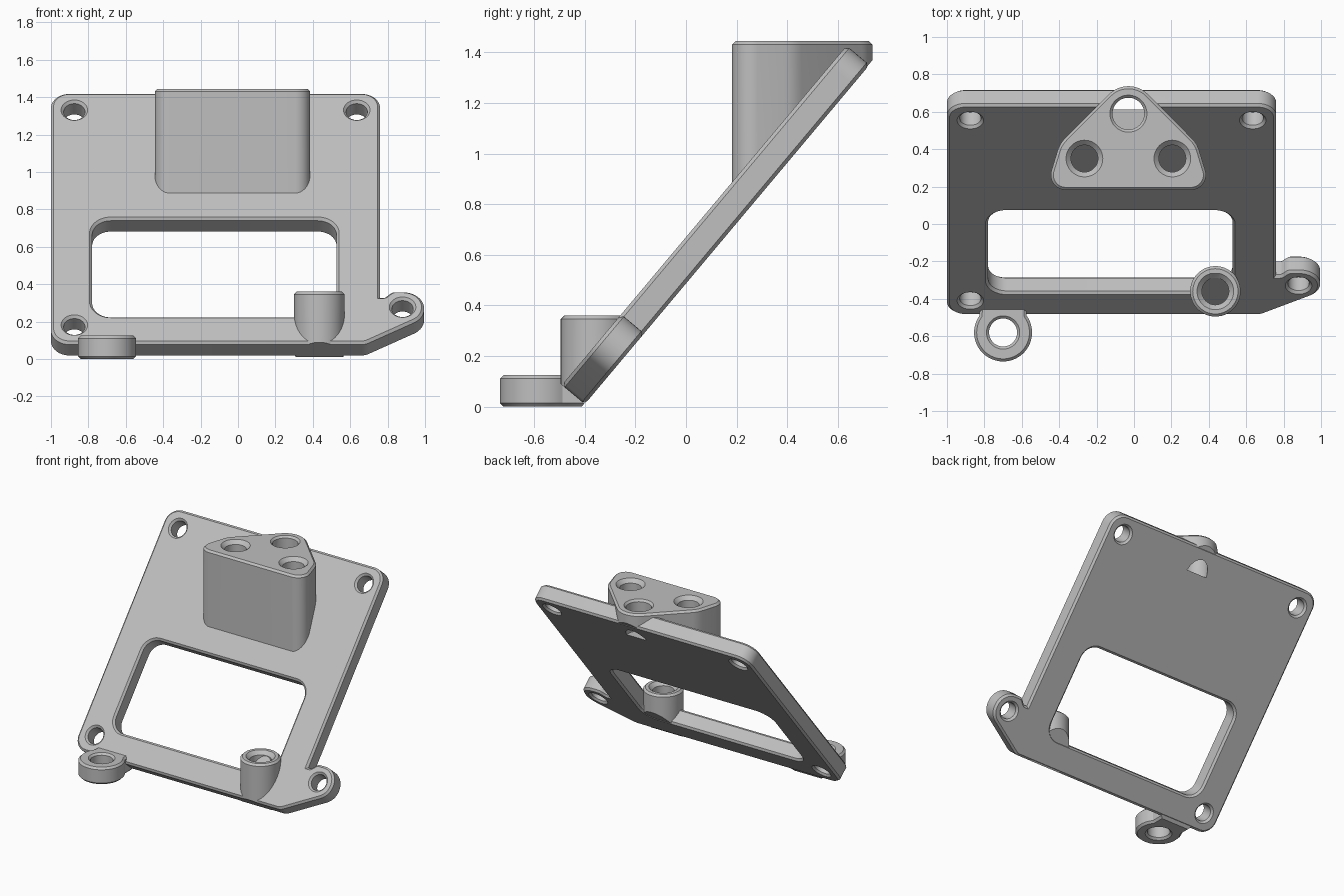
import bpy, bmesh
from math import sin, cos, tan, pi, radians, atan2
from mathutils import Vector, Matrix
from mathutils.geometry import convex_hull_2d

if "Cube" in bpy.data.objects:
    bpy.data.objects.remove(bpy.data.objects["Cube"])

grey = bpy.data.materials.new("plain grey")
grey.use_nodes = True
COLOR = (0.52, 0.52, 0.52, 1)
grey.diffuse_color = COLOR
grey.node_tree.nodes["Principled BSDF"].inputs["Base Color"].default_value = COLOR

# Frame of the tilted plate: across, up the slope, out of the front face
TILT = radians(50)
UP = Vector((0, cos(TILT), sin(TILT)))
OUT = Vector((0, -sin(TILT), cos(TILT)))
BASE = Vector((0, -0.40, 0.01))
THICK = 0.118
BEVEL = 0.014
SLOPE = Matrix.Translation(BASE) @ Matrix(((1, 0, 0), UP, OUT)).transposed().to_4x4()


def circle(x, y, r, n=48, start=0.0, sweep=2 * pi):
    count = n if sweep > 6.28 else n + 1
    return [Vector((x + r * cos(start + sweep * i / n), y + r * sin(start + sweep * i / n)))
            for i in range(count)]


def rounded(corners, steps=10):
    """Counter-clockwise polygon with a radius on each corner (x, y, r)."""
    pts = []
    for i, (x, y, r) in enumerate(corners):
        p = Vector((x, y))
        a = (Vector(corners[i - 1][:2]) - p).normalized()
        b = (Vector(corners[(i + 1) % len(corners)][:2]) - p).normalized()
        if r == 0:
            pts.append(p)
            continue
        half = a.angle(b) / 2
        mid = p + (a + b).normalized() * r / sin(half)
        s, e = p + a * r / tan(half) - mid, p + b * r / tan(half) - mid
        a0 = atan2(s.y, s.x)
        turn = (atan2(e.y, e.x) - a0 + pi) % (2 * pi) - pi
        pts += circle(mid.x, mid.y, r, steps, a0, turn)
    return [p for i, p in enumerate(pts) if (p - pts[i - 1]).length > 1e-4]


def offset(pts, d):
    """Move an outline outward by d."""
    out = []
    for i, p in enumerate(pts):
        a = (p - pts[i - 1]).normalized()
        b = (pts[(i + 1) % len(pts)] - p).normalized()
        na, nb = Vector((a.y, -a.x)), Vector((b.y, -b.x))
        out.append(p + (na + nb) * d / (1 + na.dot(nb)))
    return out


def loft(name, pts, layers, matrix=Matrix(), clips=()):
    """Stack (height, offset) layers of one outline; clips keep the normal's side."""
    bm = bmesh.new()
    rings = [[bm.verts.new((p.x, p.y, z)) for p in offset(pts, d)] for z, d in layers]
    n = len(pts)
    for lo, hi in zip(rings, rings[1:]):
        for i in range(n):
            j = (i + 1) % n
            bm.faces.new((lo[i], lo[j], hi[j], hi[i]))
    bm.faces.new(rings[0][::-1])
    bm.faces.new(rings[-1])
    bm.transform(matrix)
    for co, no in clips:
        geom = bm.verts[:] + bm.edges[:] + bm.faces[:]
        cut = bmesh.ops.bisect_plane(bm, geom=geom, plane_co=co, plane_no=no, clear_inner=True)
        edges = [e for e in cut["geom_cut"] if isinstance(e, bmesh.types.BMEdge)]
        if edges:
            bmesh.ops.contextual_create(bm, geom=edges)
    bmesh.ops.recalc_face_normals(bm, faces=bm.faces)
    mesh = bpy.data.meshes.new(name)
    bm.to_mesh(mesh)
    bm.free()
    mesh.materials.append(grey)
    ob = bpy.data.objects.new(name, mesh)
    bpy.context.collection.objects.link(ob)
    return ob


def solid(z0, z1, c0=BEVEL, c1=BEVEL):
    layers = [(z0, -c0), (z0 + c0, 0)] if c0 else [(z0, 0)]
    return layers + [(z1 - c1, 0), (z1, -c1)]


def through(z0, z1, c=BEVEL, e=0.02):
    """Layers of a cutter that flares at both ends."""
    return [(z0 - e, c + e), (z0 + c, 0), (z1 - c, 0), (z1 + e, c + e)]


def blind(z0, z1, c, e=0.02):
    """Layers of a cutter that flares at its top only."""
    return [(z0, 0), (z1 - c, 0), (z1 + e, c + e)]


def carve(ob, cutters):
    for c in cutters:
        c.hide_render = True
        mod = ob.modifiers.new("cut", "BOOLEAN")
        mod.operation, mod.solver, mod.object = "DIFFERENCE", "EXACT", c
    bpy.context.view_layer.update()
    deps = bpy.context.evaluated_depsgraph_get()
    mesh = bpy.data.meshes.new_from_object(ob.evaluated_get(deps))
    ob.modifiers.clear()
    ob.data = mesh


behind = (BASE + OUT * 0.003, OUT)
front = (BASE + OUT * (THICK + 0.003), OUT)
below = (BASE, UP)
TOP = 1.445

# Tilted plate with a side ear
plate = loft("tilted_plate", rounded([
    (-1, 0, 0.1), (0.68, 0, 0.08), (0.995, 0.184, 0.11), (0.995, 0.365, 0.112),
    (0.825, 0.365, 0.04), (0.785, 0.325, 0.025), (0.76, 0.325, 0),
    (0.76, 1.75, 0.1), (-1, 1.75, 0.1)]), solid(0, THICK), SLOPE)
plate_cutters = [loft("window_cutter", rounded([
    (-0.78, 0.19, 0.1), (0.527, 0.19, 0.1), (0.527, 0.865, 0.1), (-0.78, 0.865, 0.1)]),
    through(0, THICK), SLOPE)]
for x, u in [(-0.875, 0.125), (-0.875, 1.625), (0.635, 1.625), (0.88, 0.25)]:
    plate_cutters.append(loft("screw_hole_cutter", circle(x, u, 0.057), through(0, THICK), SLOPE))

# Triangular socket block
mid = -0.03
discs = circle(mid, 0.59, 0.147)
for side in (-1, 1):
    discs += circle(mid + side * 0.235, 0.35, 0.15) + circle(mid + side * 0.335, 0.262, 0.08)
block_outline = [discs[i] for i in convex_hull_2d(discs)]
area = sum(a.cross(b) for a, b in zip(block_outline, block_outline[1:] + block_outline[:1]))
if area < 0:
    block_outline.reverse()
block = loft("socket_block", block_outline, solid(0, TOP, 0), clips=[behind])
block_cutters = [loft("side_socket_cutter", circle(mid + s * 0.235, 0.35, 0.072),
                      blind(0.7, TOP, 0.026), clips=[front]) for s in (-1, 1)]
apex = loft("apex_socket_cutter", circle(mid, 0.59, 0.085), blind(1.215, TOP, BEVEL))
block_cutters.append(apex)

# Round post
post = loft("round_post", circle(0.435, -0.36, 0.135), solid(-0.3, 0.36, 0),
            clips=[behind, below])
post_cutter = loft("post_socket_cutter", circle(0.435, -0.36, 0.072),
                   blind(-0.1, 0.36, 0.026), clips=[front])

# Flat foot ring with a neck into the plate
neck = radians(36)
ring_outline = circle(-0.70, -0.58, 0.155, 48, pi - neck, pi + 2 * neck)
ring_outline += [Vector((-0.575, -0.38)), Vector((-0.825, -0.38))]
ring = loft("foot_ring", ring_outline, solid(0, 0.125), clips=[behind])
ring_cutter = loft("foot_hole_cutter", circle(-0.70, -0.58, 0.075), through(0, 0.125))

carve(plate, plate_cutters + [apex])
carve(block, block_cutters)
carve(post, [post_cutter])
carve(ring, [ring_cutter])
for c in plate_cutters + block_cutters + [post_cutter, ring_cutter]:
    bpy.data.objects.remove(c)

# Smooth the round walls and keep the edges crisp
bpy.ops.object.select_all(action="DESELECT")
for ob in (plate, block, post, ring):
    ob.select_set(True)
bpy.context.view_layer.objects.active = plate
bpy.ops.object.shade_smooth_by_angle(angle=radians(25))
